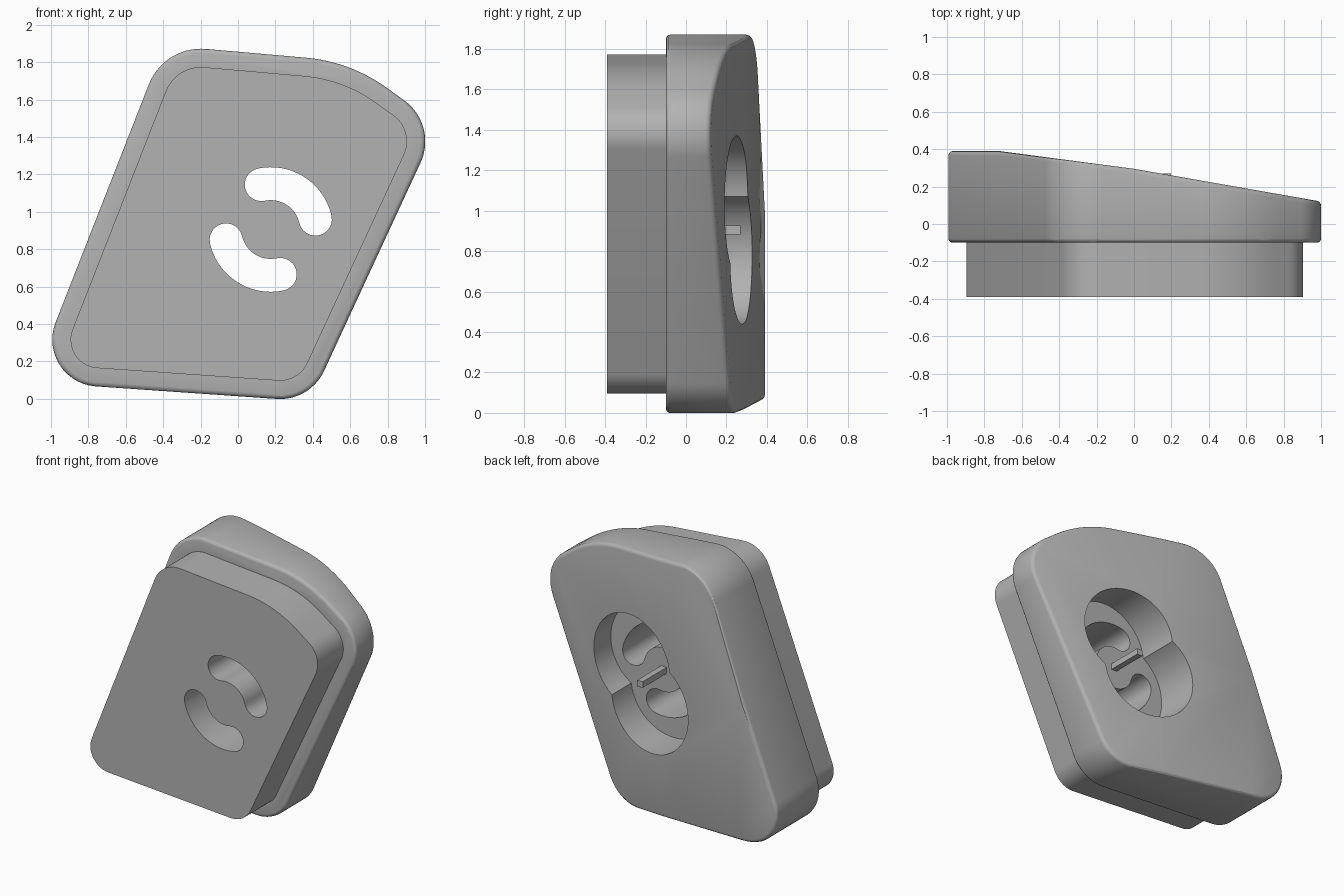
import bpy, bmesh, math
from mathutils import Vector

if "Cube" in bpy.data.objects:
    bpy.data.objects.remove(bpy.data.objects["Cube"], do_unlink=True)

grey = bpy.data.materials.new("plain grey")
grey.use_nodes = True
grey.diffuse_color = (0.45, 0.45, 0.45, 1)
grey.node_tree.nodes["Principled BSDF"].inputs["Base Color"].default_value = (0.45, 0.45, 0.45, 1)

# Skewed outline: corner x, corner z, fillet radius (counter-clockwise)
CORNERS = [(-1.10, 0.09, 0.25), (0.385, -0.013, 0.26), (1.07, 1.465, 0.27),
           (0.60, 1.803, 0.87), (-0.395, 1.89, 0.30)]
CENTRE = Vector((0.175, 0.905))


def arc(c, r, a0, a1, n):
    return [Vector((c.x + r * math.cos(a0 + (a1 - a0) * i / n),
                    c.y + r * math.sin(a0 + (a1 - a0) * i / n))) for i in range(n + 1)]


def outline(inset):
    """Rounded polygon, shrunk by the inset."""
    pts = []
    for i, (x, z, r) in enumerate(CORNERS):
        p = Vector((x, z))
        a = (Vector(CORNERS[i - 1][:2]) - p).normalized()
        b = (Vector(CORNERS[(i + 1) % len(CORNERS)][:2]) - p).normalized()
        half = math.acos(a.dot(b)) / 2
        centre = p + (a + b).normalized() * (r / math.sin(half))
        start = math.atan2(a.x, -a.y)
        pts += arc(centre, r - inset, start, start + math.pi - 2 * half, 14)
    return pts


def prism(name, pts, y0, y1, planes=()):
    """Extrude an x-z profile along y, then trim it with planes."""
    bm = bmesh.new()
    face = bm.faces.new([bm.verts.new((p.x, y0, p.y)) for p in pts])
    ext = bmesh.ops.extrude_face_region(bm, geom=[face], use_keep_orig=True)
    for v in ext["geom"]:
        if isinstance(v, bmesh.types.BMVert):
            v.co.y = y1
    for co, no in planes:
        cut = bmesh.ops.bisect_plane(bm, geom=bm.verts[:] + bm.edges[:] + bm.faces[:],
                                     plane_co=co, plane_no=no, clear_outer=True)
        rim = [e for e in cut["geom_cut"] if isinstance(e, bmesh.types.BMEdge)]
        bmesh.ops.edgeloop_fill(bm, edges=[e for e in rim if e.is_boundary])
    bmesh.ops.recalc_face_normals(bm, faces=bm.faces)
    me = bpy.data.meshes.new(name)
    bm.to_mesh(me)
    bm.free()
    me.materials.append(grey)
    ob = bpy.data.objects.new(name, me)
    bpy.context.collection.objects.link(ob)
    return ob


def activate(ob):
    bpy.ops.object.select_all(action="DESELECT")
    ob.select_set(True)
    bpy.context.view_layer.objects.active = ob


def boolean(ob, tool, operation):
    activate(ob)
    mod = ob.modifiers.new("boolean", "BOOLEAN")
    mod.object, mod.operation, mod.solver = tool, operation, "EXACT"
    bpy.ops.object.modifier_apply(modifier=mod.name)
    bpy.data.objects.remove(tool, do_unlink=True)


# Wide back shell with a sloping rear face
slopes = [(Vector((0, y, 0)), Vector((s, 1, 0))) for y, s in
          ((0.39, 0), (0.295, 0.132), (0.295, 0.175))]
body = prism("body", outline(0), -0.10, 0.6, slopes)
activate(body)
bevel = body.modifiers.new("bevel", "BEVEL")
bevel.width, bevel.segments = 0.024, 3
bevel.limit_method, bevel.angle_limit = "ANGLE", math.radians(35)
bpy.ops.object.modifier_apply(modifier=bevel.name)

# Narrower front plug
boolean(body, prism("plug", outline(0.098), -0.39, -0.05), "UNION")

# Two overlapping round pockets and two curved slots, mirrored about the centre
for side in (1, -1):
    turn = 0 if side == 1 else math.pi
    lobe = arc(CENTRE + Vector((0.08, 0.125)) * side, 0.34, turn, turn + math.tau, 64)[:-1]
    boolean(body, prism("pocket_cutter", lobe, 0.0, 0.7), "DIFFERENCE")
for side in (1, -1):
    turn = 0 if side == 1 else math.pi
    a0, a1 = math.radians(13) + turn, math.radians(102) + turn
    ends = [CENTRE + 0.245 * Vector((math.cos(a), math.sin(a))) for a in (a0, a1)]
    slot = arc(CENTRE, 0.333, a0, a1, 24)
    slot += arc(ends[1], 0.088, a1, a1 + math.pi, 12)[1:-1]
    slot += arc(CENTRE, 0.157, a1, a0, 24)
    slot += arc(ends[0], 0.088, a0 + math.pi, a0 + math.tau, 12)[1:-1]
    boolean(body, prism("slot_cutter", slot, -0.6, 0.3), "DIFFERENCE")

# Slim centre pin rising from the pocket floor
w = 0.022
pin = prism("centre_pin", [CENTRE + Vector(c) for c in ((-w, -w), (w, -w), (w, w), (-w, w))],
            -0.01, 0.27)

activate(body)
bpy.ops.object.shade_smooth_by_angle(angle=math.radians(30))
